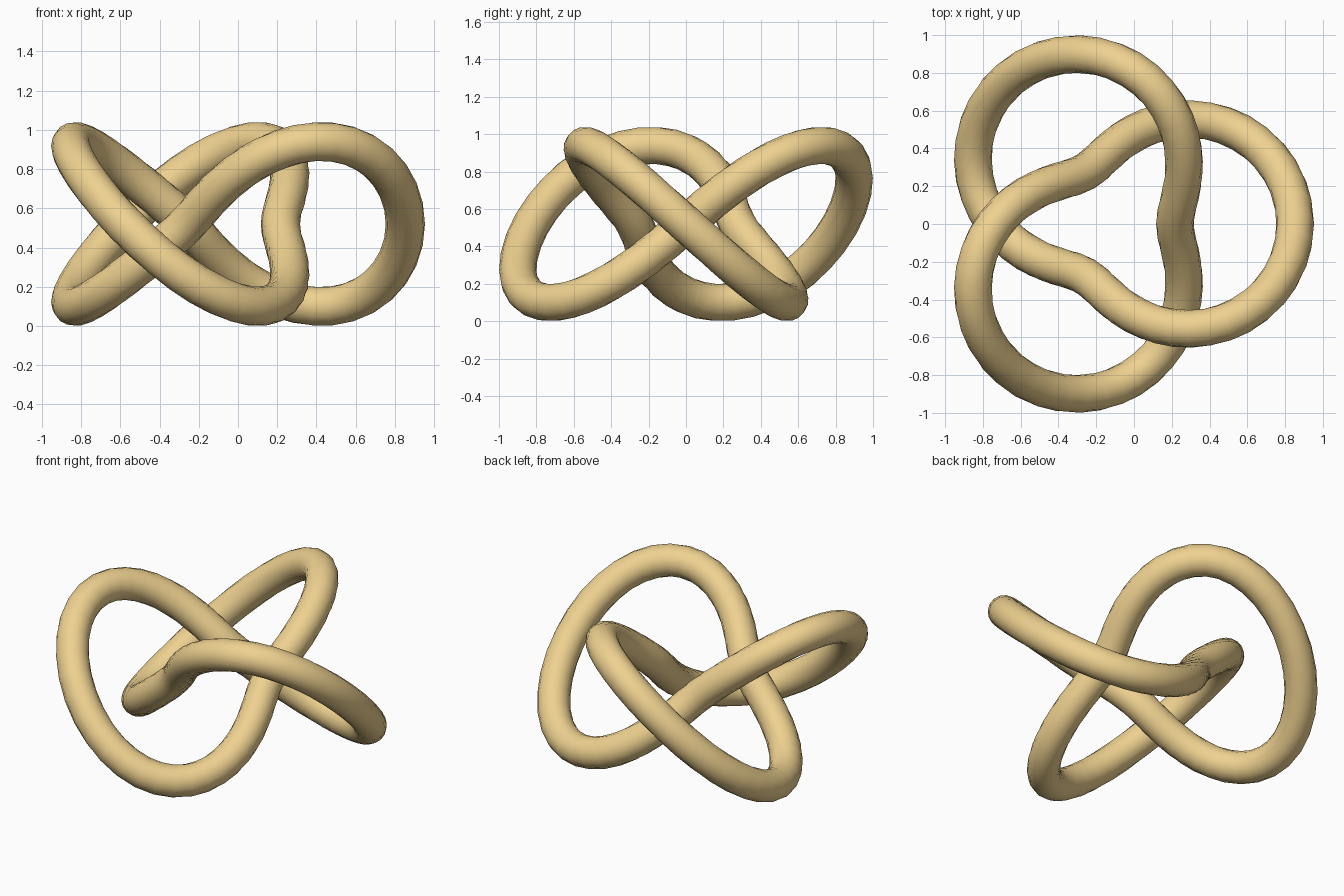
import bpy, bmesh
from math import sin, cos, pi
from mathutils import Vector

if "Cube" in bpy.data.objects:
    bpy.data.objects.remove(bpy.data.objects["Cube"])

S, TUBE = 0.318, 0.1        # knot scale, tube radius
SEGS, SIDES = 120, 16


def knot_point(t):
    """Centre line of the trefoil: twice round the axis, three lobes."""
    r = S * (2 + cos(3 * t))
    return Vector((r * cos(2 * t) - 0.101, r * sin(2 * t),
                   0.52 - 0.6 * r * sin(3 * t)))


# sweep a circle along the centre line
bm = bmesh.new()
rings = []
for i in range(SEGS):
    t = 2 * pi * i / SEGS
    tangent = (knot_point(t + 0.001) - knot_point(t - 0.001)).normalized()
    core = Vector((2 * S * cos(2 * t) - 0.101, 2 * S * sin(2 * t), 0.52))
    out = knot_point(t) - core      # always points away from the ring core
    out = (out - tangent * out.dot(tangent)).normalized()
    side = tangent.cross(out)
    rings.append([bm.verts.new(knot_point(t) + TUBE *
                  (out * cos(a) + side * sin(a)))
                  for a in (2 * pi * k / SIDES for k in range(SIDES))])

for i in range(SEGS):
    a, b = rings[i], rings[(i + 1) % SEGS]
    for k in range(SIDES):
        n = (k + 1) % SIDES
        bm.faces.new((a[k], a[n], b[n], b[k])).smooth = True
bmesh.ops.recalc_face_normals(bm, faces=bm.faces)

mesh = bpy.data.meshes.new("trefoil_knot")
bm.to_mesh(mesh)
bm.free()
knot = bpy.data.objects.new("trefoil_knot", mesh)
bpy.context.collection.objects.link(knot)

# warm sand colour
mat = bpy.data.materials.new("sand")
mat.diffuse_color = (0.86, 0.64, 0.28, 1)
mat.use_nodes = True
mat.node_tree.nodes["Principled BSDF"].inputs["Base Color"].default_value = mat.diffuse_color
mesh.materials.append(mat)
